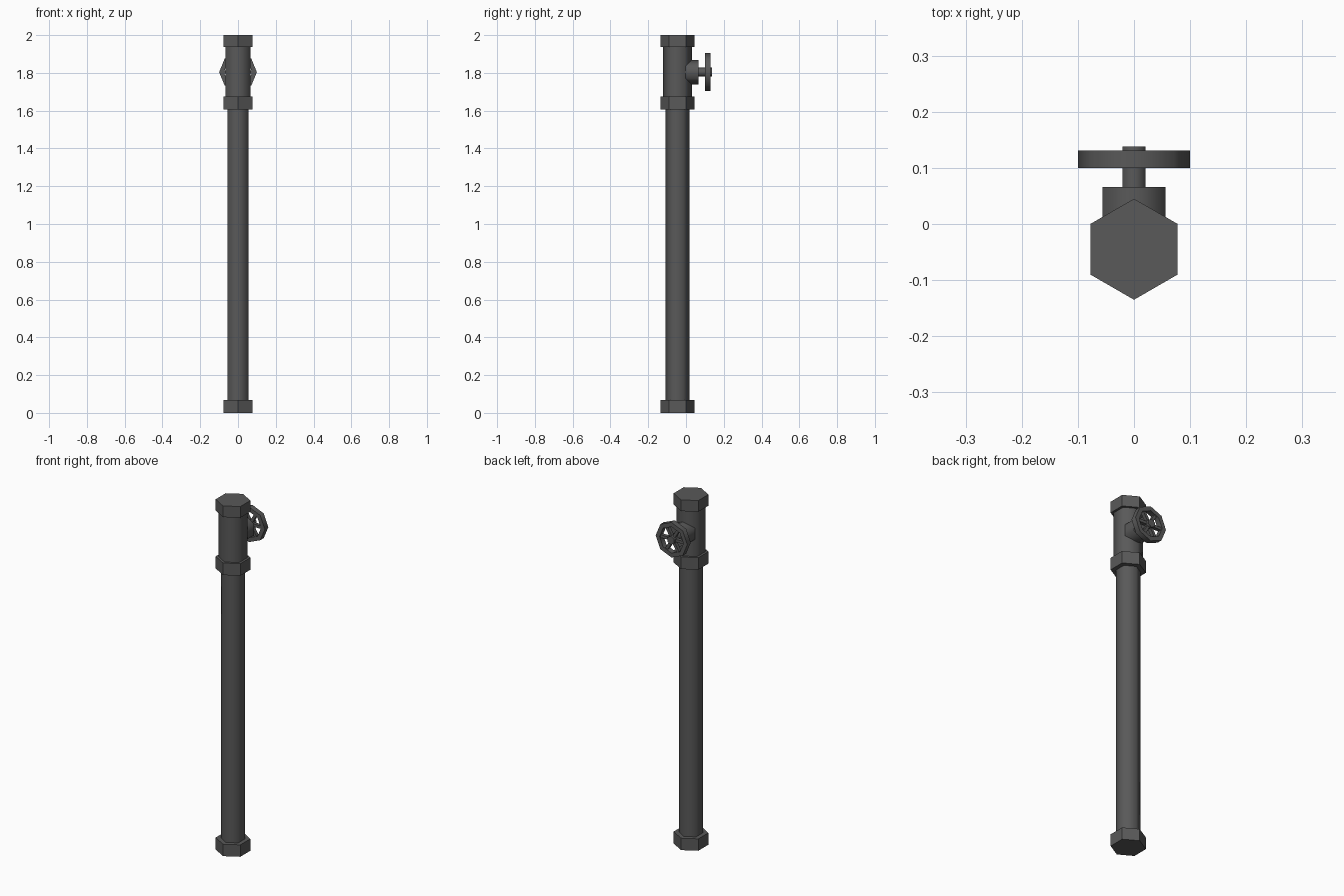
import bpy, bmesh, math
from mathutils import Matrix

cube = bpy.data.objects.get("Cube")
if cube:
    bpy.data.objects.remove(cube)

iron = bpy.data.materials.new("dark_iron")
iron.use_nodes = True
colour = (0.1, 0.1, 0.1, 1)
iron.diffuse_color = colour
iron.node_tree.nodes["Principled BSDF"].inputs["Base Color"].default_value = colour

PIPE_Y = -0.045
VALVE_Z = 1.804


def finish(name, bm, smooth):
    bmesh.ops.recalc_face_normals(bm, faces=bm.faces)
    mesh = bpy.data.meshes.new(name)
    bm.to_mesh(mesh)
    bm.free()
    mesh.materials.append(iron)
    obj = bpy.data.objects.new(name, mesh)
    bpy.context.collection.objects.link(obj)
    if smooth:
        bpy.ops.object.select_all(action="DESELECT")
        obj.select_set(True)
        bpy.context.view_layer.objects.active = obj
        bpy.ops.object.shade_smooth_by_angle(angle=math.radians(65))
    return obj


def prism(name, sides, radius, start, end, along="z", inner=0, smooth=True):
    """Prism (or ring, with an inner radius) upright on the pipe or along y on the valve."""
    bm = bmesh.new()

    def loop(r, t):
        verts = []
        for i in range(sides):
            a = 2 * math.pi * i / sides
            u, v = r * math.sin(a), r * math.cos(a)
            verts.append(bm.verts.new((u, PIPE_Y + v, t) if along == "z" else (u, t, VALVE_Z + v)))
        return verts

    loops = [loop(radius, start), loop(radius, end)]
    if inner:
        loops += [loop(inner, end), loop(inner, start)]
        pairs = list(zip(loops, loops[1:] + loops[:1]))
    else:
        pairs = [loops]
        bm.faces.new(loops[0])
        bm.faces.new(loops[1])
    for a, b in pairs:
        for i in range(sides):
            j = (i + 1) % sides
            bm.faces.new((a[i], a[j], b[j], b[i]))
    return finish(name, bm, smooth)


# Upright pipe and valve body
prism("pipe", 6, 0.0635, 0.03, 1.65)
prism("valve_body", 6, 0.0755, 1.63, 1.97)

# Hexagonal nuts
for name, low, high in (("bottom_nut", 0, 0.068), ("middle_nut", 1.605, 1.674), ("top_nut", 1.936, 2)):
    prism(name, 6, 0.09, low, high, smooth=False)

# Valve collar and stem, pointing to the back
prism("valve_collar", 6, 0.065, -0.045, 0.066, along="y")
prism("valve_stem", 6, 0.024, 0.05, 0.138, along="y")

# Hand wheel rim
prism("wheel_rim", 8, 0.1, 0.1, 0.131, along="y", inner=0.075)

# Hand wheel spokes
bm = bmesh.new()
for i in range(6):
    place = (Matrix.Translation((0, 0.115, VALVE_Z))
             @ Matrix.Rotation(i * math.pi / 3, 4, "Y")
             @ Matrix.Translation((0.047, 0, 0))
             @ Matrix.Diagonal((0.064, 0.02, 0.016, 1)))
    bmesh.ops.create_cube(bm, size=1, matrix=place)
finish("wheel_spokes", bm, False)
